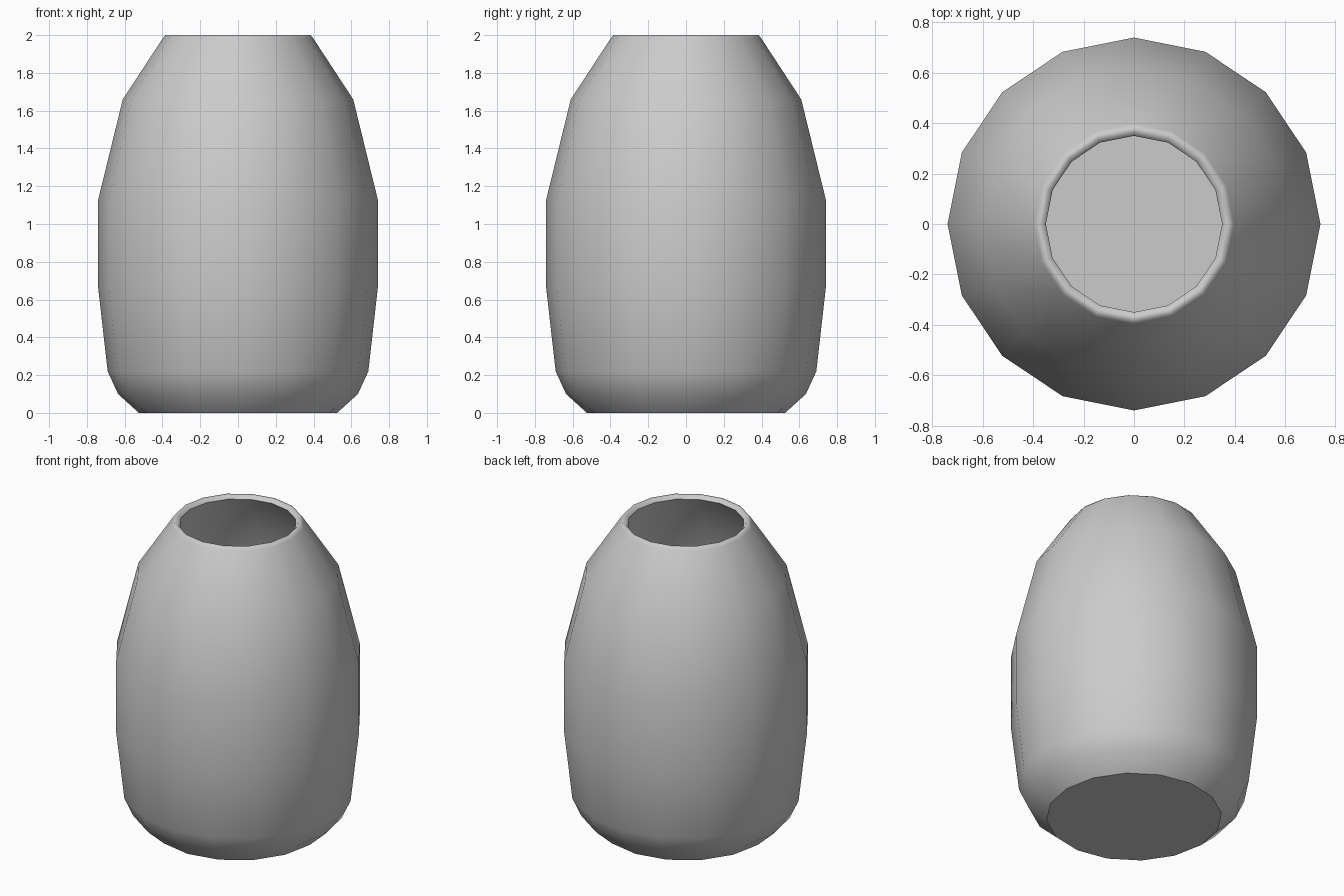
import bpy
import bmesh
import math

cube = bpy.data.objects.get("Cube")
if cube:
    bpy.data.objects.remove(cube, do_unlink=True)

SIDES = 16
WALL = 0.05

# Plain grey material
grey = bpy.data.materials.new("light_grey")
grey.use_nodes = True
colour = (0.6, 0.6, 0.6, 1)
grey.diffuse_color = colour
grey.node_tree.nodes["Principled BSDF"].inputs["Base Color"].default_value = colour

# Outer wall from the foot to the shoulder, then the rounded rim
wall = [(0.525, 0), (0.635, 0.1), (0.69, 0.22), (0.74, 0.66),
        (0.74, 1.13), (0.61, 1.66)]
rim = [(0.397, 1.985), (0.385, 2), (0.365, 2), (0.35, 1.98)]
# Inner wall follows the outer one down to a raised floor
inner = [(r - WALL, z) for r, z in reversed(wall[1:])]
floor = [(wall[0][0] - WALL / 2, WALL)]
profile = wall + rim + inner + floor

# Revolve the profile into a hollow vessel
bm = bmesh.new()
rings = []
for r, z in profile:
    rings.append([bm.verts.new((r * math.cos(a), r * math.sin(a), z))
                  for a in (math.tau * i / SIDES for i in range(SIDES))])
for low, high in zip(rings, rings[1:]):
    for i in range(SIDES):
        j = (i + 1) % SIDES
        bm.faces.new((low[i], low[j], high[j], high[i]))
bm.faces.new(list(reversed(rings[0])))
bm.faces.new(rings[-1])
for face in bm.faces:
    face.smooth = True

# Crisp edges around the foot, the mouth and the floor
lip = len(wall) + len(rim) - 1
for ring in (rings[0], rings[lip], rings[-1]):
    for i in range(SIDES):
        bm.edges.get((ring[i], ring[(i + 1) % SIDES])).smooth = False

mesh = bpy.data.meshes.new("vase")
bm.to_mesh(mesh)
bm.free()
mesh.materials.append(grey)
vase = bpy.data.objects.new("vase", mesh)
bpy.context.collection.objects.link(vase)
